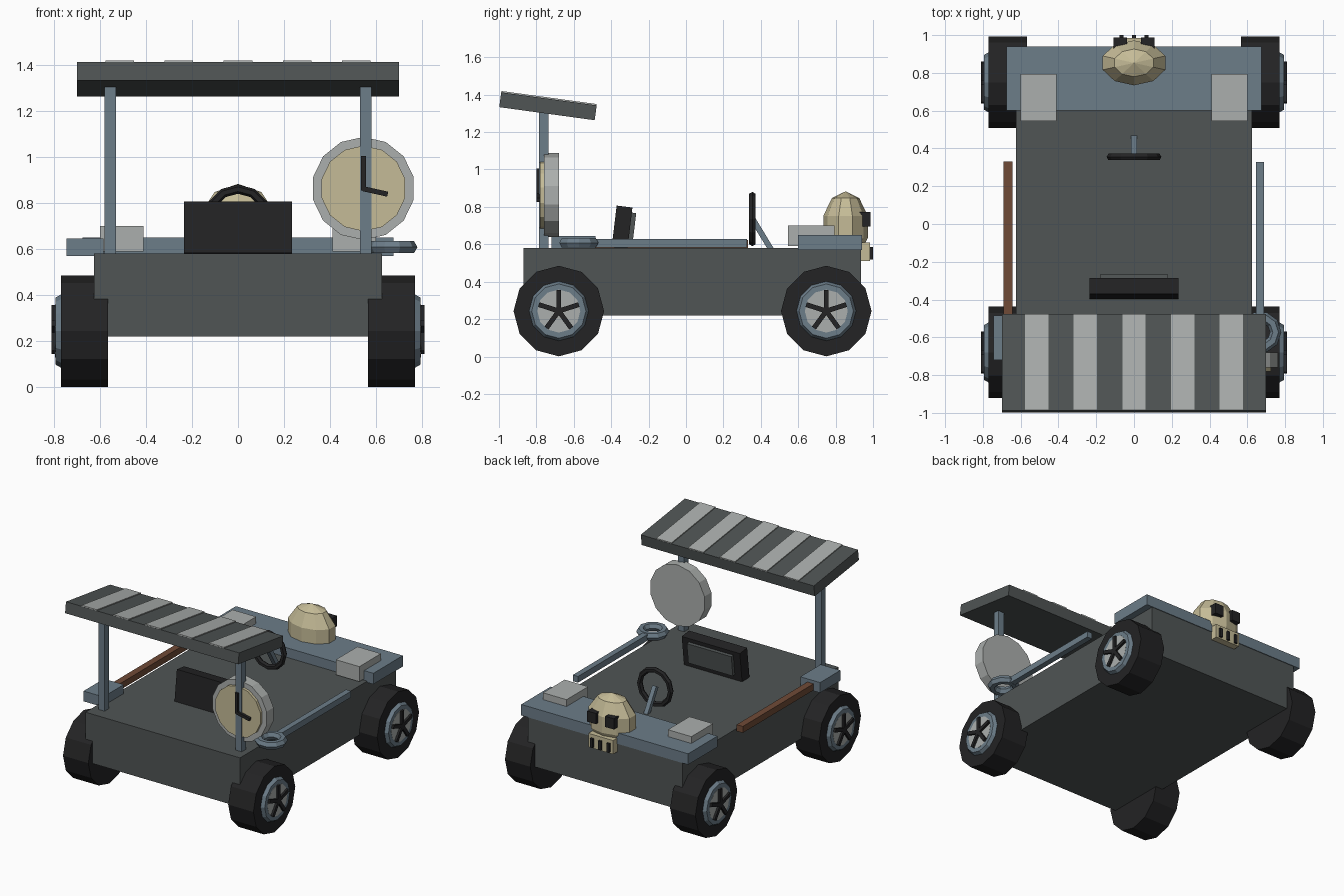
import bpy, bmesh, math
from mathutils import Matrix, Vector

if "Cube" in bpy.data.objects:
    bpy.data.objects.remove(bpy.data.objects["Cube"])


def material(name, r, g, b):
    m = bpy.data.materials.new(name)
    m.diffuse_color = (r, g, b, 1)
    m.use_nodes = True
    m.node_tree.nodes["Principled BSDF"].inputs["Base Color"].default_value = m.diffuse_color
    return m


DARK = material("dark grey", 0.08, 0.09, 0.09)
BLUE = material("steel blue", 0.15, 0.205, 0.25)
SILVER = material("silver", 0.41, 0.43, 0.42)
BONE = material("bone", 0.56, 0.50, 0.31)
BLACK = material("black", 0.017, 0.017, 0.018)
BROWN = material("brown", 0.16, 0.07, 0.038)


def finish(name, bm, mat, matrix):
    bm.transform(matrix)
    bmesh.ops.recalc_face_normals(bm, faces=bm.faces[:])
    me = bpy.data.meshes.new(name)
    bm.to_mesh(me)
    bm.free()
    me.materials.append(mat)
    ob = bpy.data.objects.new(name, me)
    bpy.context.collection.objects.link(ob)
    return ob


def place(c, axis="X", angle=0):
    return Matrix.Translation(c) @ Matrix.Rotation(angle, 4, axis)


def box(name, c, size, mat, axis="X", angle=0):
    bm = bmesh.new()
    bmesh.ops.create_cube(bm, size=1)
    return finish(name, bm, mat, place(c, axis, angle) @ Matrix.Diagonal((*size, 1)))


def span(name, x, y, z, mat):
    c = [(a + b) / 2 for a, b in (x, y, z)]
    return box(name, c, [b - a for a, b in (x, y, z)], mat)


TO_AXIS = {"X": Matrix.Rotation(math.pi / 2, 4, "Y"),
           "Y": Matrix.Rotation(math.pi / 2, 4, "X"), "Z": Matrix.Identity(4)}


def disc(name, c, r, depth, axis, mat, n=12):
    bm = bmesh.new()
    bmesh.ops.create_cone(bm, cap_ends=True, segments=n, radius1=r, radius2=r, depth=depth)
    return finish(name, bm, mat, Matrix.Translation(c) @ TO_AXIS[axis])


def ring(name, c, R, r, axis, mat, n=12, k=6):
    bm = bmesh.new()
    vs = []
    for i in range(n):
        a = 2 * math.pi * i / n
        for j in range(k):
            b = 2 * math.pi * j / k
            d = R + r * math.cos(b)
            vs.append(bm.verts.new((d * math.cos(a), d * math.sin(a), r * math.sin(b))))
    for i in range(n):
        for j in range(k):
            i2, j2 = (i + 1) % n, (j + 1) % k
            bm.faces.new([vs[p * k + q] for p, q in ((i, j), (i2, j), (i2, j2), (i, j2))])
    return finish(name, bm, mat, Matrix.Translation(c) @ TO_AXIS[axis])


# Body and front deck
span("body", (-0.625, 0.625), (-0.87, 0.935), (0.22, 0.58), DARK)
span("front_deck", (-0.675, 0.675), (0.60, 0.94), (0.57, 0.65), BLUE)
for s in (-1, 1):
    box("deck_pad", (s * 0.505, 0.67, 0.645), (0.19, 0.25, 0.11), SILVER)

# Wheels with rim, hub and five spokes
for s in (-1, 1):
    for y in (-0.68, 0.75):
        z = 0.243
        disc("tyre", (s * 0.668, y, z), 0.242, 0.204, "X", BLACK)
        ring("wheel_rim", (s * 0.768, y, z), 0.13, 0.03, "X", BLUE)
        disc("hub", (s * 0.775, y, z), 0.115, 0.04, "X", SILVER)
        for i in range(5):
            a = 2 * math.pi * i / 5
            c = Vector((s * 0.797, y - 0.055 * math.sin(a), z + 0.055 * math.cos(a)))
            box("spoke", c, (0.026, 0.026, 0.115), BLACK, "X", a)

# Seat back and cushion
box("seat_back", (0, -0.342, 0.69), (0.47, 0.085, 0.225), BLACK, "X", -0.12)
box("seat_cushion", (0, -0.300, 0.695), (0.36, 0.05, 0.15), DARK, "X", -0.12)

# Steering wheel and column
ring("steering_wheel", (0, 0.355, 0.735), 0.125, 0.02, "Y", BLACK)
box("steering_column", (0, 0.405, 0.655), (0.032, 0.03, 0.20), BLUE, "X", math.atan2(0.1, 0.165))

# Striped canopy on two posts
for s in (-1, 1):
    span("canopy_post", sorted((s * 0.53, s * 0.58)), (-0.785, -0.735), (0.57, 1.31), BLUE)
TILT = -0.136
centre = Vector((0, -0.738, 1.338))
box("canopy", centre, (1.40, 0.515, 0.08), DARK, "X", TILT)
for i in range(-2, 3):
    off = Matrix.Rotation(TILT, 3, "X") @ Vector((i * 0.257, 0, 0.0425))
    box("canopy_stripe", centre + off, (0.124, 0.513, 0.009), SILVER, "X", TILT)

# Clock on the right post
disc("clock_case", (0.545, -0.72, 0.863), 0.224, 0.08, "Y", SILVER, 14)
disc("clock_face", (0.545, -0.765, 0.863), 0.186, 0.03, "Y", BONE, 14)
box("minute_hand", (0.545, -0.788, 0.93), (0.022, 0.024, 0.15), BLACK)
box("hour_hand", (0.597, -0.788, 0.85), (0.11, 0.024, 0.022), BLACK, "Y", 0.22)

# Ring spanner on the right side
span("spanner_handle", (0.645, 0.687), (-0.49, 0.327), (0.583, 0.628), BLUE)
ring("spanner_ring", (0.67, -0.573, 0.608), 0.08, 0.03, "Z", BLUE, 10)

# Axe on the left side
span("axe_handle", (-0.692, -0.642), (-0.60, 0.332), (0.575, 0.622), BROWN)
span("axe_head", (-0.745, -0.585), (-0.72, -0.485), (0.57, 0.645), BLUE)

# Skull ornament on the front deck
bm = bmesh.new()
bmesh.ops.create_uvsphere(bm, u_segments=10, v_segments=5, radius=1)
finish("skull", bm, BONE, Matrix.Translation((0, 0.853, 0.693))
       @ Matrix.Diagonal((0.183, 0.125, 0.19, 1)))
span("jaw", (-0.10, 0.10), (0.87, 0.985), (0.51, 0.61), BONE)
for s in (-1, 1):
    box("eye_socket", (s * 0.073, 0.945, 0.733), (0.07, 0.085, 0.078), BLACK)
for x in (-0.066, 0, 0.066):
    box("tooth_gap", (x, 0.985, 0.552), (0.022, 0.03, 0.065), BLACK)
